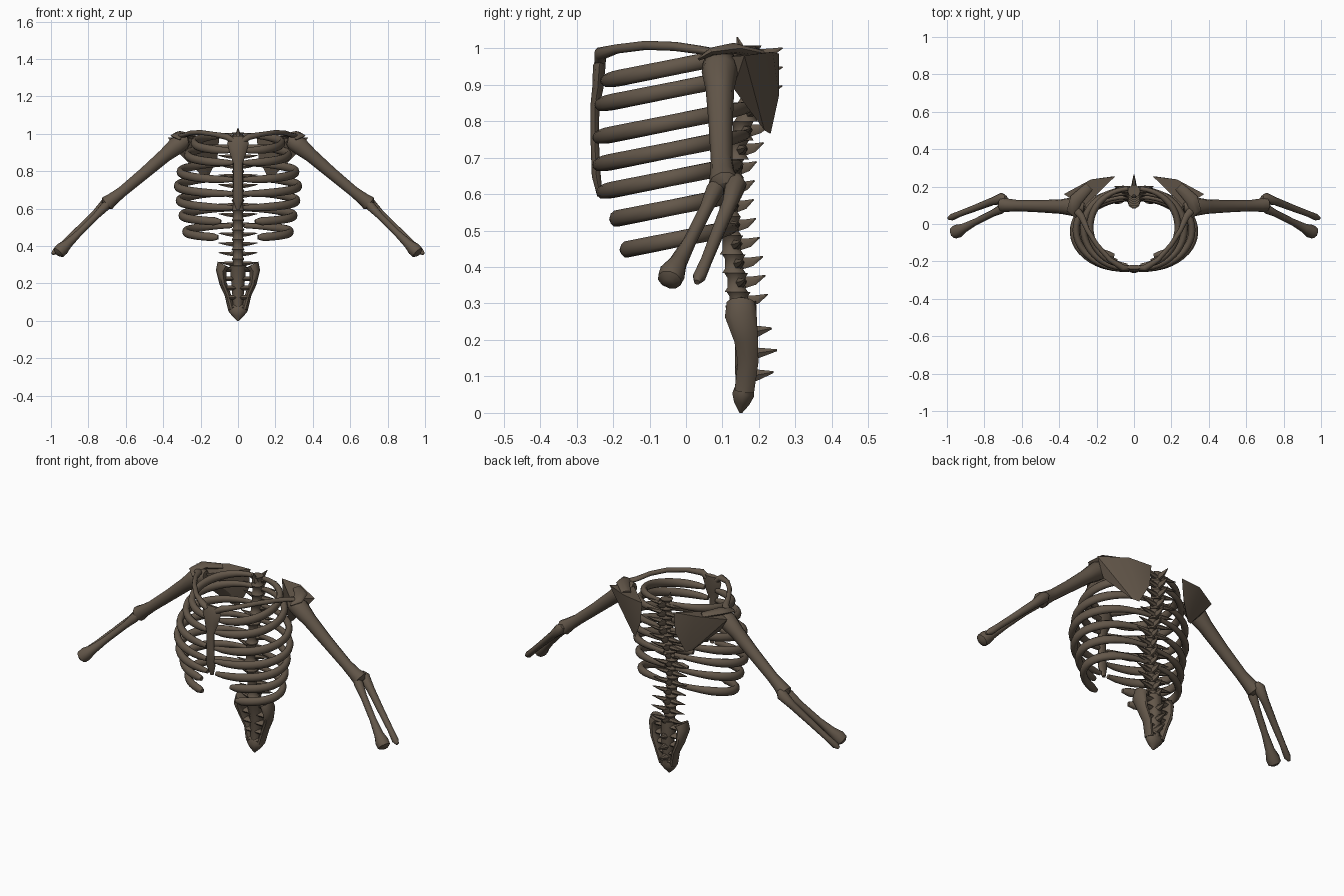
import bpy, bmesh, math
from mathutils import Vector

if "Cube" in bpy.data.objects:
    bpy.data.objects.remove(bpy.data.objects["Cube"])

# One aged bone colour
bone = bpy.data.materials.new("aged_bone")
bone.use_nodes = True
COLOUR = (0.125, 0.095, 0.068, 1)
bone.diffuse_color = COLOUR
shader = bone.node_tree.nodes["Principled BSDF"]
shader.inputs["Base Color"].default_value = COLOUR
shader.inputs["Roughness"].default_value = 0.8


def tube(bm, pts, radii, sides=10):
    """Sweep an ellipse along pts; each radius is a number or (side, up)."""
    pts = [Vector(p) for p in pts]
    run = (pts[-1] - pts[0]).normalized()
    ref = Vector((0, 1, 0)) if abs(run.z) > 0.8 else Vector((0, 0, 1))
    rings = []
    for i, p in enumerate(pts):
        t = (pts[min(i + 1, len(pts) - 1)] - pts[max(i - 1, 0)]).normalized()
        side = t.cross(ref).normalized()
        up = side.cross(t)
        r = radii[i]
        a, b = r if isinstance(r, tuple) else (r, r)
        ring = []
        for k in range(sides):
            w = math.tau * k / sides
            ring.append(bm.verts.new(p + side * a * math.cos(w) + up * b * math.sin(w)))
        rings.append(ring)
    for lo, hi in zip(rings, rings[1:]):
        for k in range(sides):
            n = (k + 1) % sides
            bm.faces.new((lo[k], lo[n], hi[n], hi[k]))
    bm.faces.new(rings[0])
    bm.faces.new(rings[-1])


def hull(bm, pts):
    verts = [bm.verts.new(p) for p in pts]
    bmesh.ops.convex_hull(bm, input=verts)


def finish(bm, name, angle=45):
    bmesh.ops.recalc_face_normals(bm, faces=bm.faces)
    mesh = bpy.data.meshes.new(name)
    bm.to_mesh(mesh)
    bm.free()
    mesh.materials.append(bone)
    mesh.shade_smooth()
    mesh.set_sharp_from_angle(angle=math.radians(angle))
    obj = bpy.data.objects.new(name, mesh)
    bpy.context.collection.objects.link(obj)


def flip(pts, s):
    return [(s * x, y, z) for x, y, z in pts]


# Spine curve: height, column centre y, spinous tip y
SPINE = [(.3, .145, .225), (.42, .13, .21), (.55, .115, .185), (.66, .125, .19),
         (.78, .155, .235), (.88, .175, .265), (1.0, .175, .265)]


def spine_at(z):
    z = min(max(z, .3), 1.0)
    for (z0, c0, t0), (z1, c1, t1) in zip(SPINE, SPINE[1:]):
        if z <= z1:
            f = (z - z0) / (z1 - z0)
            return c0 + f * (c1 - c0), t0 + f * (t1 - t0)


# Vertebrae: waisted body, spinous process and two transverse processes
for i in range(14):
    z = .305 + .052 * i
    c, tip = spine_at(z)
    bm = bmesh.new()
    tube(bm, [(0, c, z + d) for d in (-.026, -.014, .014, .026)],
         [.034, .026, .026, .034])
    tube(bm, [(0, c + .015, z), (0, (c + tip) / 2 + .01, z + .006), (0, tip, z + .02)],
         [(.013, .02), (.01, .014), .002], 6)
    for s in (1, -1):
        tube(bm, flip([(.01, c + .01, z), (.06, c + .02, z + .003), (.105, c + .025, z + .008)], s),
             [.016, .01, .002], 6)
    if i == 13:
        tube(bm, [(0, c - .02, z), (0, c - .035, z + .05)], [.02, .002], 6)
    finish(bm, f"vertebra_{i + 1}")

# Sacrum: centre column, two wings, cross bars and rear spikes, leaving open holes
bm = bmesh.new()
tube(bm, [(0, .15, .3), (0, .165, .2), (0, .16, .06)],
     [(.045, .045), (.035, .032), (.025, .026)])
for s in (1, -1):
    tube(bm, flip([(.075, .15, .3), (.09, .15, .27), (.08, .165, .2), (.055, .17, .14), (.035, .16, .06)], s),
         [(.038, .04), (.028, .046), (.02, .034), (.017, .03), (.018, .028)])
for k in range(5):
    f = k / 4
    w = .085 - .05 * f
    tube(bm, [(-w, .16, .275 - .2 * f), (w, .16, .275 - .2 * f)], [(.025, .013)] * 2, 8)
for z, y in ((.22, .235), (.16, .25), (.1, .24)):
    tube(bm, [(0, .17, z), (0, .2, z + .005), (0, y, z + .012)], [.024, .016, .003], 6)
finish(bm, "sacrum")

bm = bmesh.new()
tube(bm, [(0, .16, .075), (0, .157, .05), (0, .153, .025), (0, .15, 0)],
     [(.05, .025), (.05, .032), (.03, .022), .004])
finish(bm, "tailbone")

# Sternum: broad upper plate, narrow body
bm = bmesh.new()
tube(bm, [(0, -.23, .985), (0, -.238, .95), (0, -.242, .89), (0, -.25, .84),
          (0, -.25, .74), (0, -.246, .65), (0, -.236, .595)],
     [(.045, .012), (.058, .018), (.042, .016), (.024, .013),
      (.024, .012), (.028, .013), (.01, .008)])
finish(bm, "sternum")

# Ribs: half width, front y, front z, x of the front end
RIBS = [(.235, -.225, .91, .03), (.27, -.24, .845, .02), (.31, -.245, .755, .02),
        (.325, -.245, .68, .02), (.315, -.235, .605, .02),
        (.3, -.205, .53, .08), (.28, -.18, .445, .095)]
STEPS = 22
for i, (half, front, zf, end) in enumerate(RIBS):
    back = spine_at(zf + .08)[0] + .015
    mid, depth = (front + back) / 2, (back - front) / 2
    start, stop = math.acos(.025 / half), -math.acos(end / half)
    pts, radii = [], []
    for k in range(STEPS + 1):
        f = k / STEPS
        a = start + (stop - start) * f
        y = mid + depth * math.sin(a)
        pts.append((half * math.cos(a) ** .9, y, zf + .2 * (y - front)))
        r = .023 * min(1, .55 + 1.6 * f)
        if i < 5 and f > .85:
            r *= 1 - 2 * (f - .85)
        radii.append((r * .8, r))
    radii[0] = radii[-1] = .012
    for s, tag in ((1, "left"), (-1, "right")):
        bm = bmesh.new()
        tube(bm, flip(pts, s), radii)
        finish(bm, f"{tag}_rib_{i + 1}")

# Shoulder girdle and arms
for s, tag in ((1, "left"), (-1, "right")):
    bm = bmesh.new()
    tube(bm, flip([(.03, -.235, .965), (.06, -.235, .985), (.13, -.19, .998), (.2, -.11, 1.008),
                   (.25, -.03, 1.005), (.28, .04, .995), (.32, .09, .985)], s),
         [.016, .018, .013, .013, .013, (.018, .012), (.022, .012)])
    finish(bm, f"{tag}_collarbone")

    bm = bmesh.new()
    hull(bm, flip([(.1, .255, .985), (.11, .255, .87), (.16, .232, .765), (.19, .215, .775),
                   (.23, .238, .99), (.375, .16, .98), (.27, .09, .975),
                   (.31, .13, .89), (.18, .185, .85), (.16, .205, .975)], s))
    finish(bm, f"{tag}_shoulder_blade", 25)

    bm = bmesh.new()
    tube(bm, flip([(.24, .2, .985), (.31, .13, 1.0), (.33, .07, .99), (.31, .035, .97)], s),
         [(.025, .012), (.035, .015), (.03, .012), (.005, .004)], 8)
    finish(bm, f"{tag}_shoulder_tip")

    bm = bmesh.new()
    tube(bm, flip([(.265, .09, .965), (.29, .092, .96), (.33, .093, .935), (.39, .093, .885),
                   (.5, .095, .79), (.62, .098, .69), (.67, .1, .652), (.7, .105, .628), (.715, .105, .615)], s),
         [.025, .046, .05, .039, .033, .03, .035, .042, .022])
    finish(bm, f"{tag}_upper_arm")

    bm = bmesh.new()
    tube(bm, flip([(.685, .14, .65), (.705, .137, .628), (.76, .12, .575), (.85, .085, .49),
                   (.93, .055, .415), (.975, .036, .372), (.993, .03, .358)], s),
         [.012, .03, .021, .018, .016, .018, .008])
    finish(bm, f"{tag}_outer_forearm")

    bm = bmesh.new()
    tube(bm, flip([(.69, .085, .635), (.71, .08, .612), (.76, .055, .56), (.85, .01, .47),
                   (.91, -.022, .412), (.94, -.037, .385), (.96, -.045, .365), (.968, -.048, .356)], s),
         [.015, .025, .018, .018, .025, .036, .034, .015])
    finish(bm, f"{tag}_inner_forearm")
